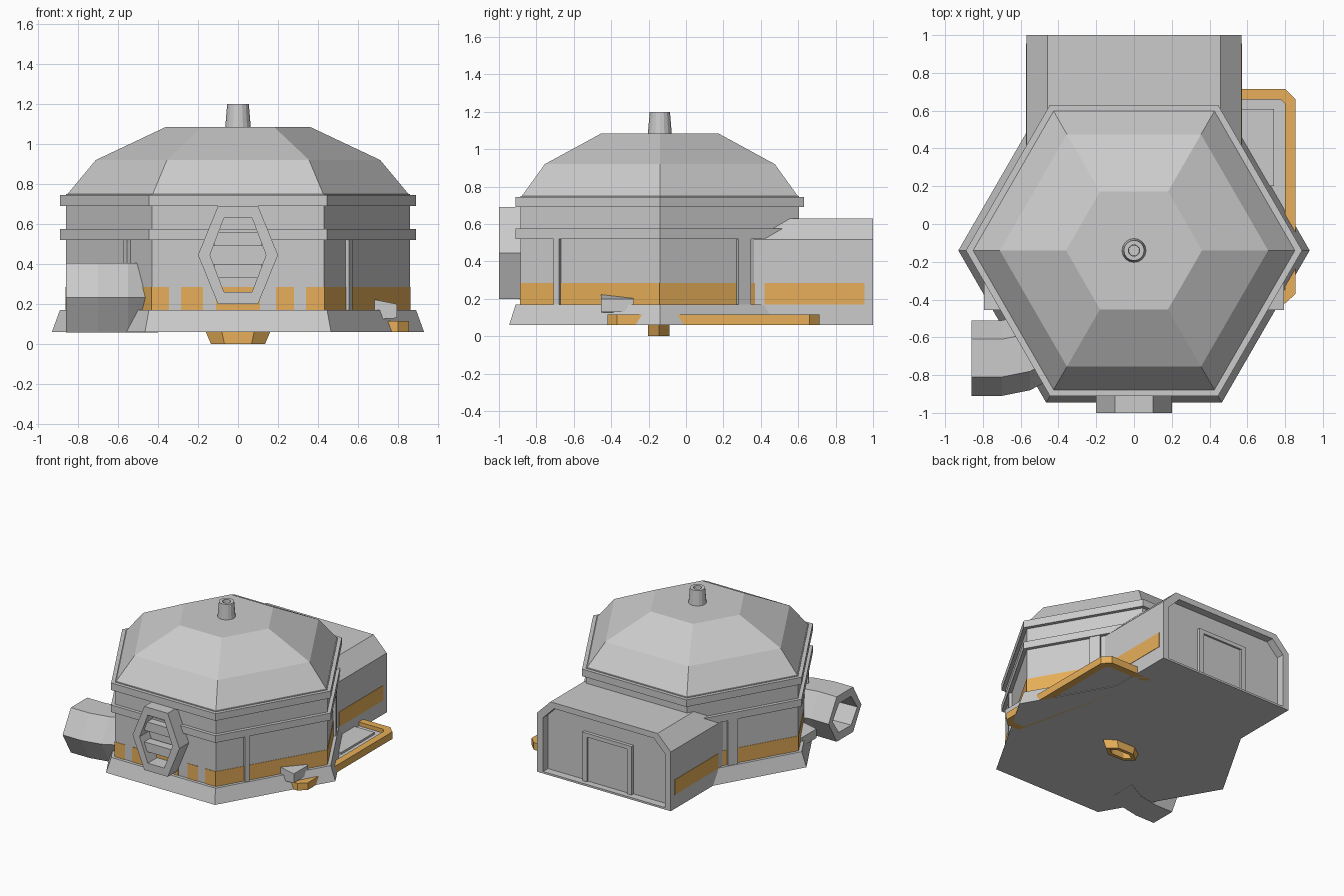
import bpy
from math import cos, sin, pi
from mathutils import Vector

if "Cube" in bpy.data.objects:
    bpy.data.objects.remove(bpy.data.objects["Cube"])

CY = -0.14  # centre of the hexagonal hall in y
orange = bpy.data.materials.new("orange_paint")
orange.diffuse_color = (0.8, 0.43, 0.1, 1)
orange.use_nodes = True
orange.node_tree.nodes["Principled BSDF"].inputs["Base Color"].default_value = orange.diffuse_color


def mesh(name, verts, faces, mat=None):
    me = bpy.data.meshes.new(name)
    me.from_pydata([tuple(v) for v in verts], [], faces)
    me.materials.append(mat) if mat else None
    ob = bpy.data.objects.new(name, me)
    bpy.context.collection.objects.link(ob)
    return ob


def loft(name, rings, mat=None, cap=True, closed=False):
    """Skin a list of equal-length vertex loops."""
    n, m = len(rings[0]), len(rings)
    faces = []
    for r in range(m if closed else m - 1):
        for i in range(n):
            j, s = (i + 1) % n, (r + 1) % m
            faces.append((r * n + i, r * n + j, s * n + j, s * n + i))
    if cap and not closed:
        faces += [tuple(reversed(range(n))), tuple(range((m - 1) * n, m * n))]
    ob = mesh(name, [v for ring in rings for v in ring], faces, mat)
    import bmesh
    bm = bmesh.new()
    bm.from_mesh(ob.data)
    bmesh.ops.recalc_face_normals(bm, faces=bm.faces)
    bm.to_mesh(ob.data)
    bm.free()
    return ob


def hexa(rx, rz=None):
    rz = rx if rz is None else rz
    return [(rx * cos(i * pi / 3), rz * sin(i * pi / 3)) for i in range(6)]


def lathe(name, profile, sides=6, mat=None):
    return loft(name, [[(r * cos(2 * pi * i / sides), CY + r * sin(2 * pi * i / sides), z)
                        for i in range(sides)] for r, z in profile], mat)


def slab(name, pts, z0, z1, mat=None):
    return loft(name, [[(x, y, z) for x, y in pts] for z in (z0, z1)], mat)


def box(name, x0, x1, y0, y1, z0, z1, mat=None):
    return slab(name, [(x0, y0), (x1, y0), (x1, y1), (x0, y1)], z0, z1, mat)


def wall_panel(name, side, t0, t1, z0, z1, thick, mat=None):
    """Raised strip on one wall of the hall, t runs along that wall."""
    a, b = [Vector((0.86 * cos(k * pi / 3), CY + 0.86 * sin(k * pi / 3))) for k in (side, side + 1)]
    n = Vector((cos((side + .5) * pi / 3), sin((side + .5) * pi / 3)))
    p, q = a.lerp(b, t0), a.lerp(b, t1)
    return slab(name, [p - n * .01, q - n * .01, q + n * thick, p + n * thick], z0, z1, mat)


# Hexagonal hall: plinth, walls, two collars, faceted roof
lathe("plinth", [(.93, .06), (.89, .17), (.85, .17)])
lathe("walls", [(.86, .10), (.86, .75)])
for name, z in (("lower_collar", .52), ("upper_collar", .69)):
    lathe(name, [(.89, z), (.89, z + .055)])
lathe("roof", [(.86, .74), (.71, .92), (.36, 1.085)])
lathe("chimney", [(.065, 1.07), (.054, 1.2), (.03, 1.2), (.028, 1.14)], 16)

# Painted band: full on the side walls, dashed on the front
for side in (0, 2, 3, 5):
    wall_panel("wall_band", side, 0, 1, .16, .285, .003, orange)
for x0, x1 in ((-.43, -.345), (-.285, -.175), (-.11, .11), (.19, .28), (.34, .43)):
    wall_panel("front_band_dash", 4, (x0 + .43) / .86, (x1 + .43) / .86, .16, .285, .003, orange)

# Vertical ribs on the slanted walls
for side, t0, t1 in ((5, .25, .29), (3, .71, .75), (0, .55, .64), (2, .36, .45)):
    wall_panel("wall_rib", side, t0, t1, .15, .53, .02)

# Rear annex with chamfered roof, recessed end and door


def arch(w, top, bottom, c):
    return [(-w, bottom), (w, bottom), (w, top - c), (w - c, top), (c - w, top), (-w, top - c)]


outer, inner = arch(.57, .63, .06, .113), arch(.52, .585, .075, .095)
loft("annex", [[(x, y, z) for x, z in pts] for pts, y in
               ((outer, .3), (outer, 1.0), (inner, 1.0), (inner, .94))])
for s in (-1, 1):
    box("door_jamb", s * .17, s * .21, .93, .965, .075, .44)
    box("annex_band", s * .55, s * .573, .42, .955, .17, .285, orange)
box("door_lintel", -.21, .21, .93, .965, .42, .45)
box("door", -.17, .17, .93, .95, .075, .42)

# Side tunnel: open hexagonal pipe bending into the wall
path = [(-.55, -.73, 0), (-.86, -.71, 0)]
rings = []
for x, y, r in ((-.40, -.60, .2), (-.55, -.68, .2), (-.70, -.71, .2),
                (-.86, -.71, .2), (-.86, -.71, .15), (-.65, -.70, .15)):
    rings.append([(x, y + a, .232 + b) for a, b in hexa(r, r * .855)]) if r == .15 else \
        rings.append([(x, y + a, .232 + b) for a, b in hexa(r)])
loft("side_tunnel", rings)

# Front vent: hexagonal frame with two slats
vent = [[(a, y, .445 + b) for a, b in hexa(rx, rz)] for rx, rz, y in
        ((.2, .283, -.87), (.2, .283, -1.0), (.14, .214, -1.0), (.14, .214, -.87))]
loft("vent_frame", vent, closed=True)
for s in (-1, 1):
    z = .445 + s * .045
    zs = .445 + s * .115
    loft("vent_slat", [[(-.12, y, z), (.12, y, z), (.105, y, zs), (-.105, y, zs)]
                       for y in (-.97, -.90)])

# Loading platform: orange rim around a grey tray
rim = [(.45, .715), (.80, .715), (.855, .66), (.855, -.37), (.80, -.42), (.70, -.42)]
lip = [(.45, .66), (.775, .66), (.80, .635), (.80, -.345), (.775, -.365), (.70, -.365)]
loft("platform_rim", [[(x, y, z) for x, y in pts] for pts, z in
                      ((rim, .06), (rim, .115), (lip, .115), (lip, .06))], orange, closed=True)
slab("platform_tray", lip, .065, .085)
box("platform_step", .55, .74, .2, .61, .08, .10)

# Wedge-shaped lugs on both sides
for s in (-1, 1):
    loft("side_lug", [[(s * .62, y, .12), (s * .795, y, .13), (s * .795, y, .20), (s * .62, y, .235)]
                      for y in (-.455, -.28)])

# Drain collar underneath
loft("drain", [[(a, -.145 + b, z) for a, b in hexa(rx, ry)] for rx, ry, z in
               ((.165, .066, .07), (.135, .066, 0), (.10, .036, 0), (.10, .036, .058))], orange)
